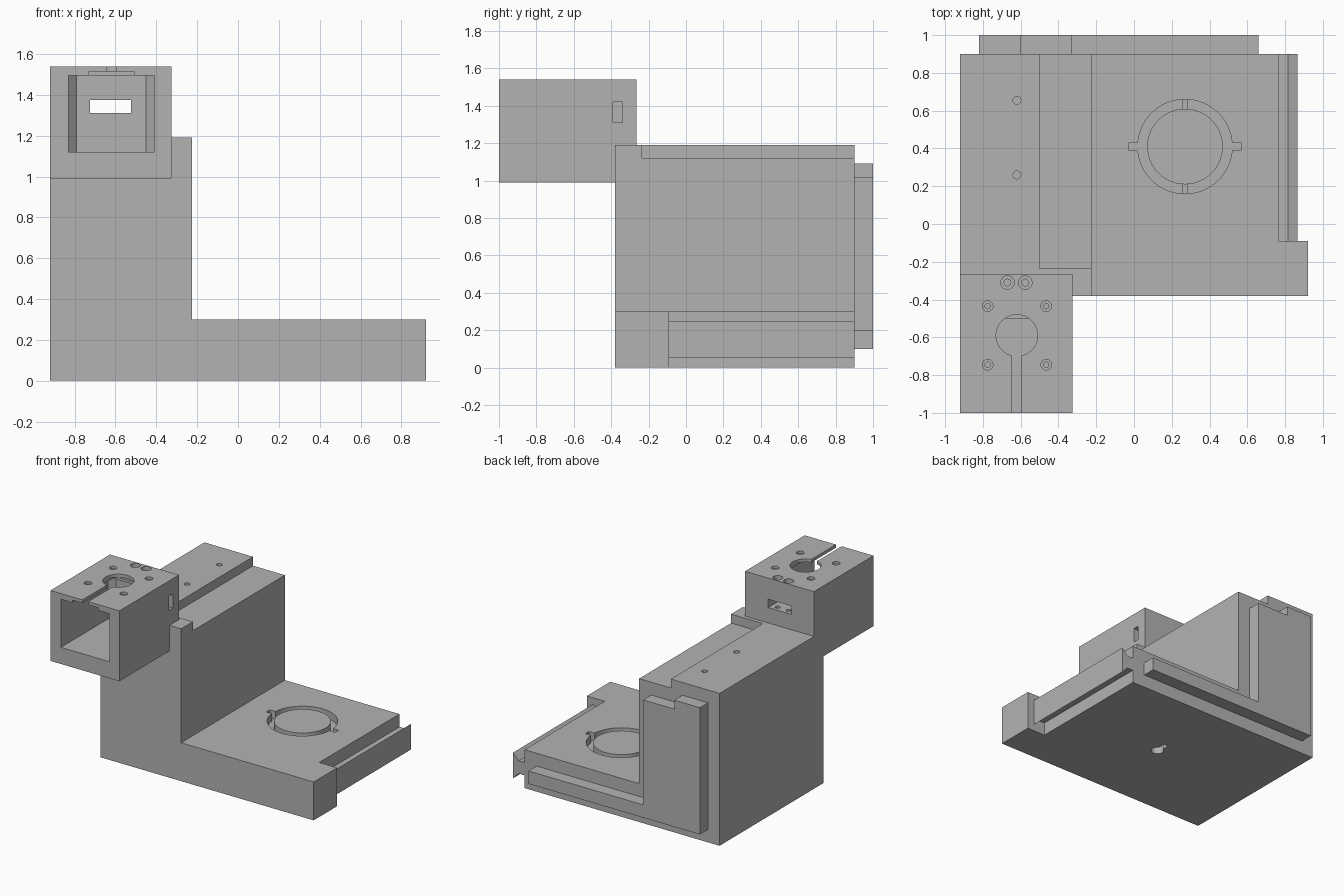
import bpy, bmesh, math
from mathutils import Vector

if "Cube" in bpy.data.objects:
    bpy.data.objects.remove(bpy.data.objects["Cube"])

grey = bpy.data.materials.new("light_grey")
grey.diffuse_color = (0.45, 0.45, 0.45, 1)
grey.use_nodes = True
grey.node_tree.nodes["Principled BSDF"].inputs["Base Color"].default_value = grey.diffuse_color


def prism(name, pts, axis, a, b):
    """Extrude a profile from a to b; axis 'y' takes (x, z) points, 'z' takes (x, y)."""
    bm = bmesh.new()
    put = (lambda p: (p[0], a, p[1])) if axis == 'y' else (lambda p: (p[0], p[1], a))
    face = bm.faces.new([bm.verts.new(put(p)) for p in pts])
    out = bmesh.ops.extrude_face_region(bm, geom=[face])
    move = Vector((0, b - a, 0)) if axis == 'y' else Vector((0, 0, b - a))
    bmesh.ops.translate(bm, vec=move,
                        verts=[v for v in out["geom"] if isinstance(v, bmesh.types.BMVert)])
    bmesh.ops.recalc_face_normals(bm, faces=bm.faces)
    me = bpy.data.meshes.new(name)
    bm.to_mesh(me)
    bm.free()
    me.materials.append(grey)
    ob = bpy.data.objects.new(name, me)
    bpy.context.collection.objects.link(ob)
    return ob


def box(name, x, y, z):
    return prism(name, [(x[0], y[0]), (x[1], y[0]), (x[1], y[1]), (x[0], y[1])], 'z', *z)


def cyl(name, x, y, r, z, n=48):
    ring = [(x + r * math.cos(2 * math.pi * i / n), y + r * math.sin(2 * math.pi * i / n))
            for i in range(n)]
    return prism(name, ring, 'z', *z)


def boolean(ob, tool, op='DIFFERENCE'):
    tool.hide_render = True
    m = ob.modifiers.new(op.lower(), 'BOOLEAN')
    m.operation, m.solver, m.object = op, 'EXACT', tool
    bpy.context.view_layer.objects.active = ob
    bpy.ops.object.modifier_apply(modifier=m.name)
    bpy.data.objects.remove(tool)


def cut(ob, *tools):
    for t in tools:
        boolean(ob, t)


# L-shaped body: tower and base slab
body = prism("base_and_tower", [(-.92, 0), (.92, 0), (.92, .3), (-.225, .3),
                                (-.225, 1.19), (-.92, 1.19)], 'y', -.38, .9)
# channel along the tower top, seat for the housing
cut(body, box("channel", (-.5, 0), (-.235, 1.1), (1.12, 1.4)),
    box("seat", (-1.1, -.325), (-.6, -.265), (.99, 1.5)))
# dovetail tongue on the right edge
cut(body, prism("dovetail", [(.765, .4), (.765, .2), (.815, .2), (.865, .25), (.865, .05),
                             (.815, .1), (.765, .1), (.765, -.1), (1.1, -.1), (1.1, .4)],
                'y', -.09, 1.1))
# pilot holes in the tower top
for y in (.26, .655):
    cut(body, cyl("pilot", -.62, y, .021, (1.05, 1.3), 24))
# bayonet ring groove with side tabs and two low stops
CX, CY = .27, .41
groove = cyl("groove", CX, CY, .25, (.24, .4), 64)
cut(groove, cyl("island", CX, CY, .2, (.1, .5), 64))
cut(body, groove)
for s in (-1, 1):
    cut(body, box("tab", sorted((CX + s * .23, CX + s * .297)), (CY - .021, CY + .021), (.24, .4)))
    boolean(body, box("stop", (CX - .015, CX + .015), sorted((CY + s * .19, CY + s * .26)),
                      (.2, .265)), 'UNION')
# keyhole underneath
cut(body, cyl("key_round", 0, .26, .045, (-.1, .1), 32),
    box("key_slot", (-.018, .018), (.26, .36), (-.1, .1)))

# rear tongue, stepped at the top and running along the slab
tongue = prism("rear_tongue", [(-.82, .1), (.66, .1), (.66, .2), (-.33, .2), (-.33, 1.02),
                               (-.6, 1.02), (-.6, 1.09), (-.82, 1.09)], 'y', .9, 1.0)

# motor housing with chamfered cavity
MX, MY = -.62, -.59
head = box("motor_housing", (-.92, -.325), (-1, -.265), (.99, 1.54))
cut(head, prism("cavity", [(-.83, -1.1), (-.41, -1.1), (-.41, -.42), (-.45, -.38),
                           (-.79, -.38), (-.83, -.42)], 'z', 1.12, 1.495))
# flange slot, round opening and shaft slit in the roof
cut(head, box("flange_slot", (MX - .11, MX + .11), (-1.1, -.5), (1.4, 1.515)),
    cyl("opening", MX, MY, .11, (1.515, 1.6)),
    box("slit", (MX - .025, MX + .025), (-1.1, MY), (1.45, 1.6)))
# cable slot through the back, pocket in the right wall
cut(head, box("cable_slot", (-.725, -.525), (-.45, -.2), (1.31, 1.375)),
    box("pocket", (-.425, -.2), (-.39, -.34), (1.31, 1.42)))
# counterbored motor screws
for sx in (-1, 1):
    for sy in (-1, 1):
        x, y = MX + sx * .155, MY + sy * .155
        cut(head, cyl("screw", x, y, .014, (1.45, 1.6), 20),
            cyl("screw_head", x, y, .028, (1.52, 1.6), 24))
    # counterbored clamp screws down through the cable slot
    x = MX - .003 + sx * .047
    cut(head, cyl("clamp", x, -.31, .018, (1.22, 1.6), 20),
        cyl("clamp_head", x, -.31, .036, (1.5, 1.6), 24))

# smooth round walls, crisp edges
for ob in (body, tongue, head):
    bpy.ops.object.select_all(action='DESELECT')
    ob.select_set(True)
    bpy.context.view_layer.objects.active = ob
    bpy.ops.object.shade_smooth_by_angle(angle=math.radians(30))
